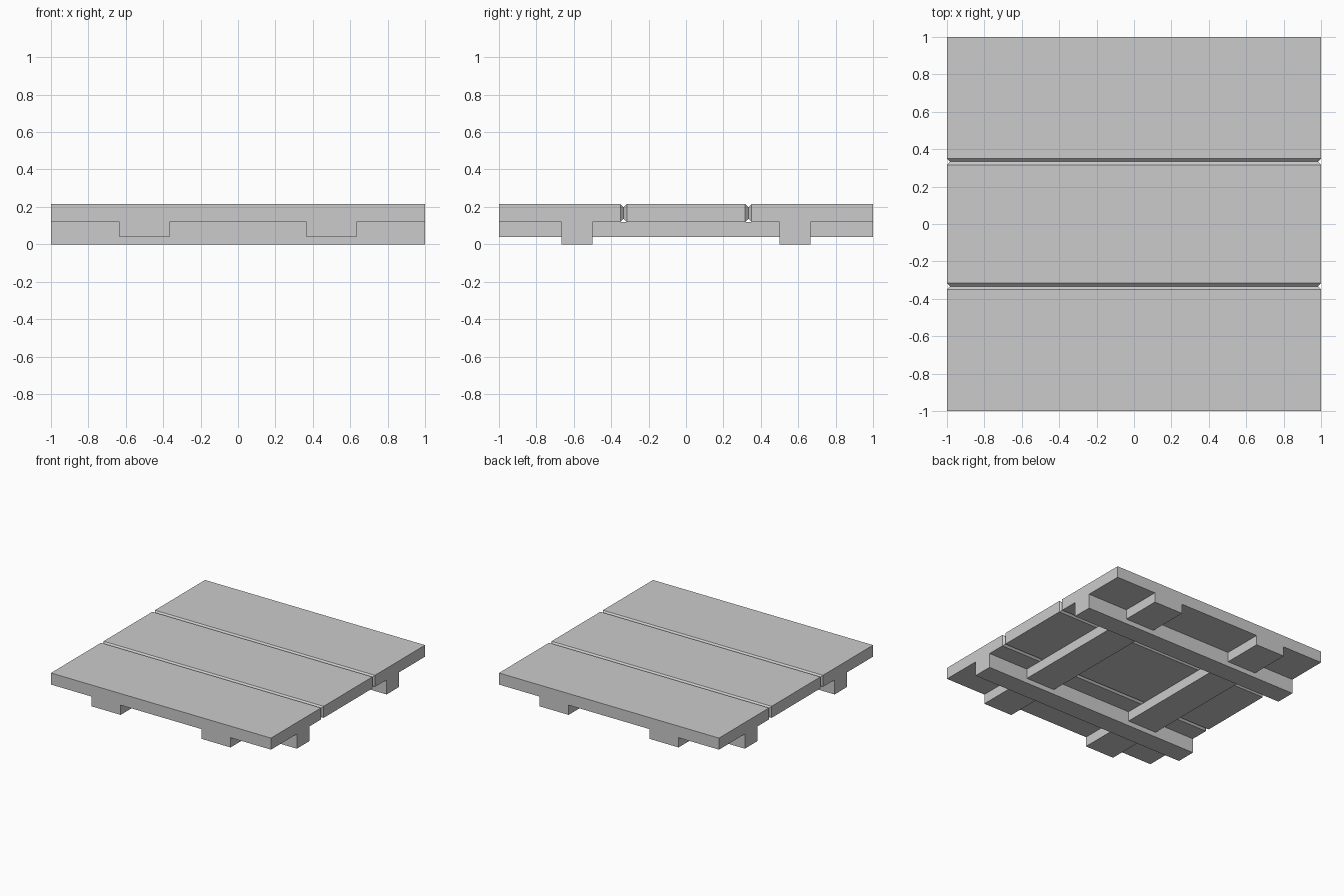
import bpy
import bmesh
from mathutils import Vector

cube = bpy.data.objects.get("Cube")
if cube:
    bpy.data.objects.remove(cube, do_unlink=True)

GREY = (0.6, 0.6, 0.6, 1)
material = bpy.data.materials.new("plain grey")
material.use_nodes = True
material.diffuse_color = GREY
material.node_tree.nodes["Principled BSDF"].inputs["Base Color"].default_value = GREY


def box(name, low, high, joints=()):
    """Box between two corners; faces whose y normal is in joints get chamfered rims."""
    low, high = Vector(low), Vector(high)
    bm = bmesh.new()
    bmesh.ops.create_cube(bm, size=1)
    for v in bm.verts:
        v.co = (low + high) / 2 + v.co * (high - low)
    bm.normal_update()
    rims = {e for f in bm.faces if round(f.normal.y) in joints for e in f.edges}
    if rims:
        bmesh.ops.bevel(bm, geom=list(rims), offset=0.017, offset_type='OFFSET',
                        segments=1, affect='EDGES')
    mesh = bpy.data.meshes.new(name)
    bm.to_mesh(mesh)
    bm.free()
    mesh.materials.append(material)
    obj = bpy.data.objects.new(name, mesh)
    bpy.context.collection.objects.link(obj)


TOP, UNDER, RAIL_BOTTOM = 0.215, 0.12, 0.04
J = 1 / 3

# Three deck planks, grooved where they meet
box("front_plank", (-1, -1, UNDER), (1, -J, TOP), (1,))
box("middle_plank", (-1, -J, UNDER), (1, J, TOP), (-1, 1))
box("back_plank", (-1, J, UNDER), (1, 1, TOP), (-1,))

# Rails running front to back
for side, x in (("right", -0.5), ("left", 0.5)):
    box(side + "_rail", (x - 0.133, -1, RAIL_BOTTOM), (x + 0.133, 1, UNDER))

# Deeper beams running side to side
for side, y in (("front", -0.583), ("back", 0.583)):
    box(side + "_beam", (-1, y - 0.082, 0), (1, y + 0.082, UNDER))
